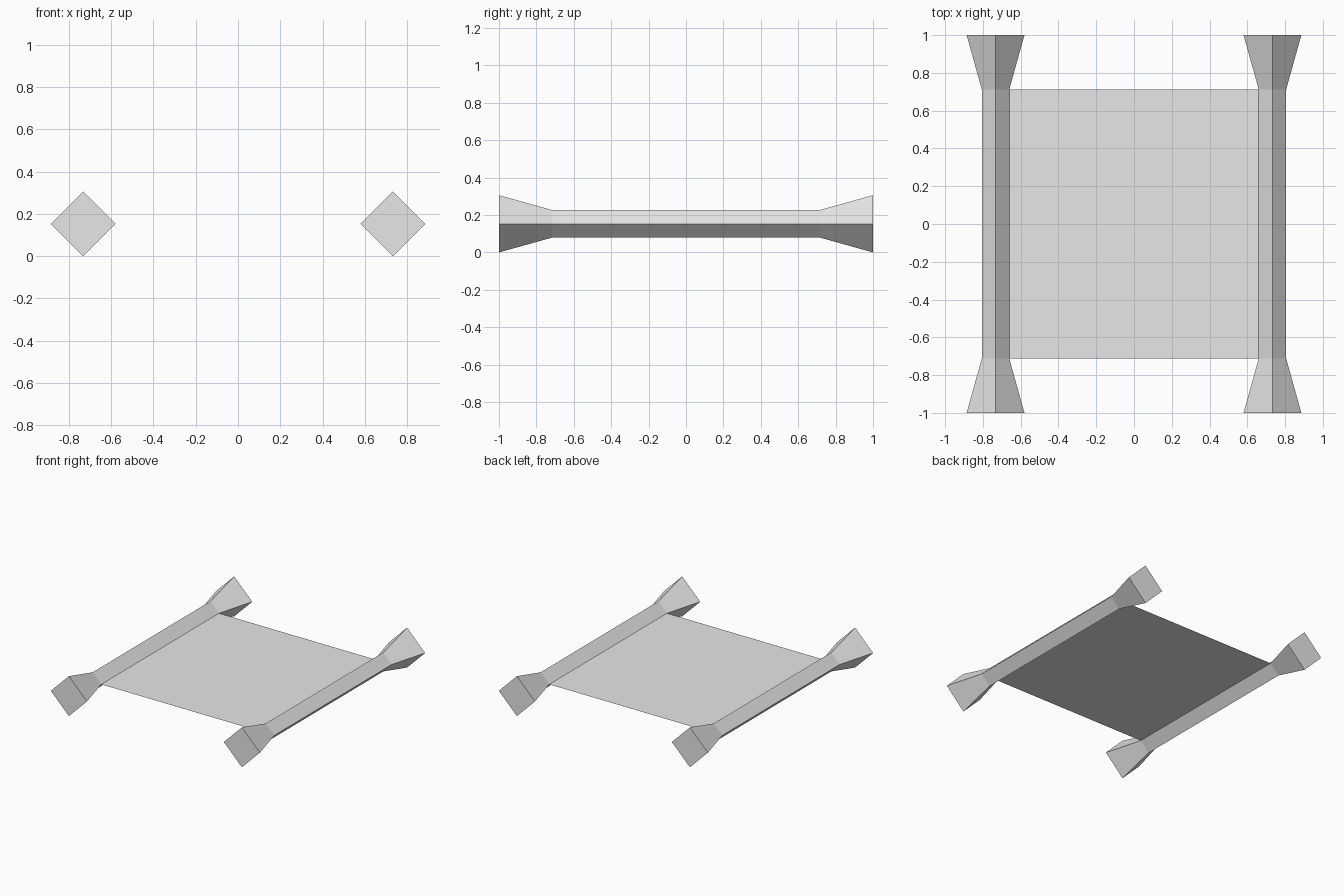
import bpy
import bmesh

cube = bpy.data.objects.get("Cube")
if cube:
    bpy.data.objects.remove(cube, do_unlink=True)

RAIL_X, MID_Z = 0.733, 0.153      # rail axis
END_R, BAR_R = 0.153, 0.073       # half diagonals of the square section
BAR_Y, END_Y = 0.713, 1.0

grey = bpy.data.materials.new("light grey")
grey.use_nodes = True
grey.diffuse_color = (0.8, 0.8, 0.8, 1)
grey.node_tree.nodes["Principled BSDF"].inputs["Base Color"].default_value = (0.8, 0.8, 0.8, 1)


def finish(name, bm):
    bmesh.ops.recalc_face_normals(bm, faces=bm.faces)
    mesh = bpy.data.meshes.new(name)
    bm.to_mesh(mesh)
    bm.free()
    mesh.materials.append(grey)
    obj = bpy.data.objects.new(name, mesh)
    bpy.context.collection.objects.link(obj)
    return obj


def rail(name, x):
    """Diamond-section bar that flares out at both ends."""
    bm = bmesh.new()
    rings = []
    for y, r in ((-END_Y, END_R), (-BAR_Y, BAR_R), (BAR_Y, BAR_R), (END_Y, END_R)):
        rings.append([bm.verts.new((x + dx * r, y, MID_Z + dz * r))
                      for dx, dz in ((1, 0), (0, 1), (-1, 0), (0, -1))])
    for a, b in zip(rings, rings[1:]):
        for i in range(4):
            j = (i + 1) % 4
            bm.faces.new((a[i], a[j], b[j], b[i]))
    bm.faces.new(rings[0])
    bm.faces.new(rings[-1])
    return finish(name, bm)


# Flared rails
rail("left_rail", RAIL_X)
rail("right_rail", -RAIL_X)

# Thin sheet stretched between the inner rail edges
bm = bmesh.new()
half = RAIL_X - BAR_R
bm.faces.new([bm.verts.new((sx * half, sy * BAR_Y, MID_Z))
              for sx, sy in ((-1, -1), (1, -1), (1, 1), (-1, 1))])
sheet = finish("centre_panel", bm)
if sheet.data.polygons[0].normal.z < 0:
    sheet.data.flip_normals()
